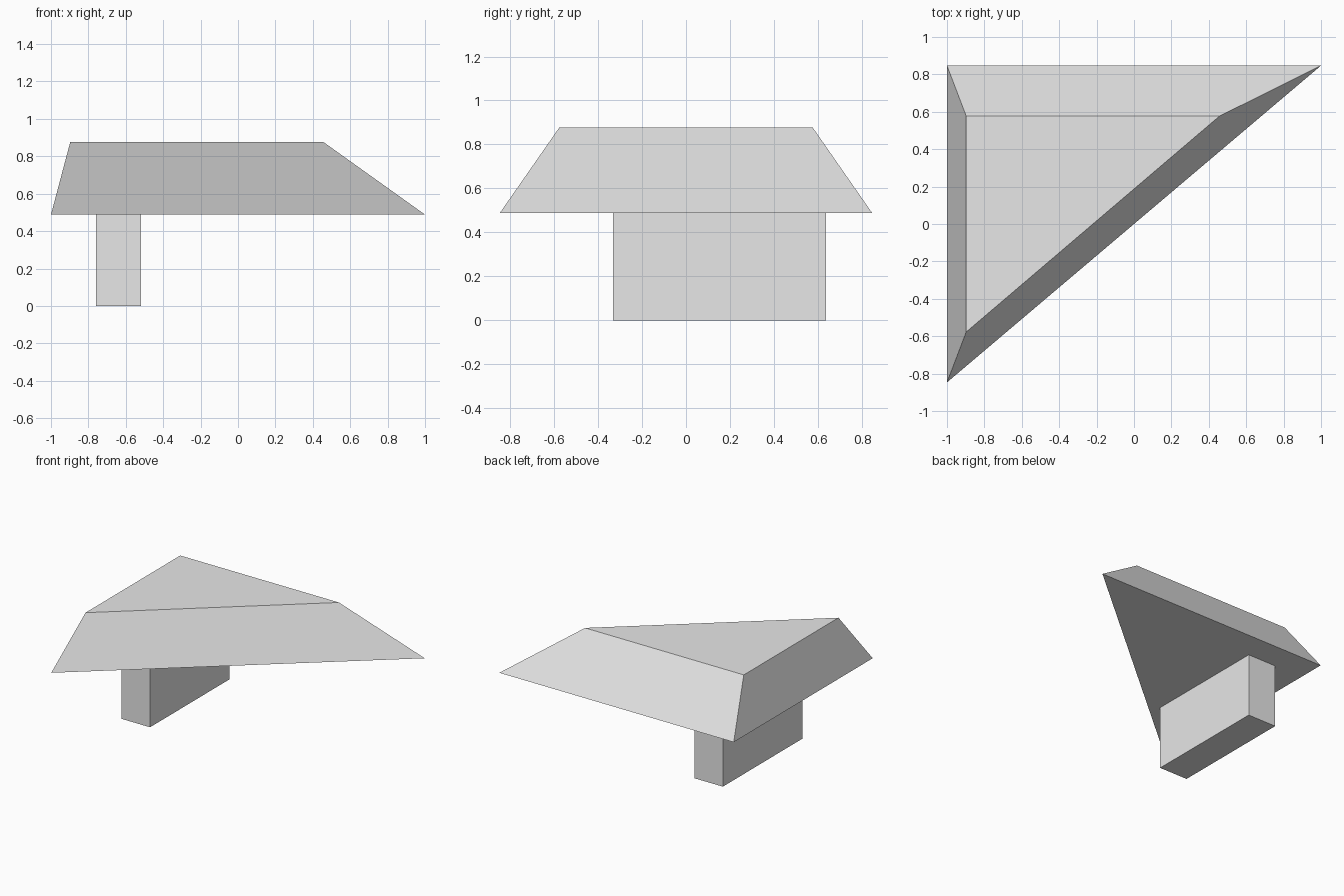
import bpy
import bmesh

if "Cube" in bpy.data.objects:
    bpy.data.objects.remove(bpy.data.objects["Cube"])

grey = bpy.data.materials.new("light_grey")
grey.diffuse_color = (0.8, 0.8, 0.8, 1)
grey.use_nodes = True
grey.node_tree.nodes["Principled BSDF"].inputs["Base Color"].default_value = grey.diffuse_color


def loft(name, bottom, top, z0, z1):
    """Closed flat-sided solid between two outlines with equal corner counts."""
    bm = bmesh.new()
    low = [bm.verts.new((x, y, z0)) for x, y in bottom]
    high = [bm.verts.new((x, y, z1)) for x, y in top]
    n = len(low)
    bm.faces.new(low[::-1])
    bm.faces.new(high)
    for i in range(n):
        j = (i + 1) % n
        bm.faces.new((low[i], low[j], high[j], high[i]))
    bmesh.ops.recalc_face_normals(bm, faces=bm.faces)
    mesh = bpy.data.meshes.new(name)
    bm.to_mesh(mesh)
    bm.free()
    mesh.materials.append(grey)
    obj = bpy.data.objects.new(name, mesh)
    bpy.context.collection.objects.link(obj)
    return obj


# Triangular roof slab, tapering unevenly to a smaller flat top
loft("roof",
     [(-1, -0.847), (1, 0.847), (-1, 0.847)],
     [(-0.897, -0.577), (0.457, 0.577), (-0.897, 0.577)],
     0.488, 0.876)

# Rectangular block carrying the roof
x0, x1, y0, y1 = -0.76, -0.518, -0.332, 0.636
block = [(x0, y0), (x1, y0), (x1, y1), (x0, y1)]
loft("support_block", block, block, 0, 0.488)
